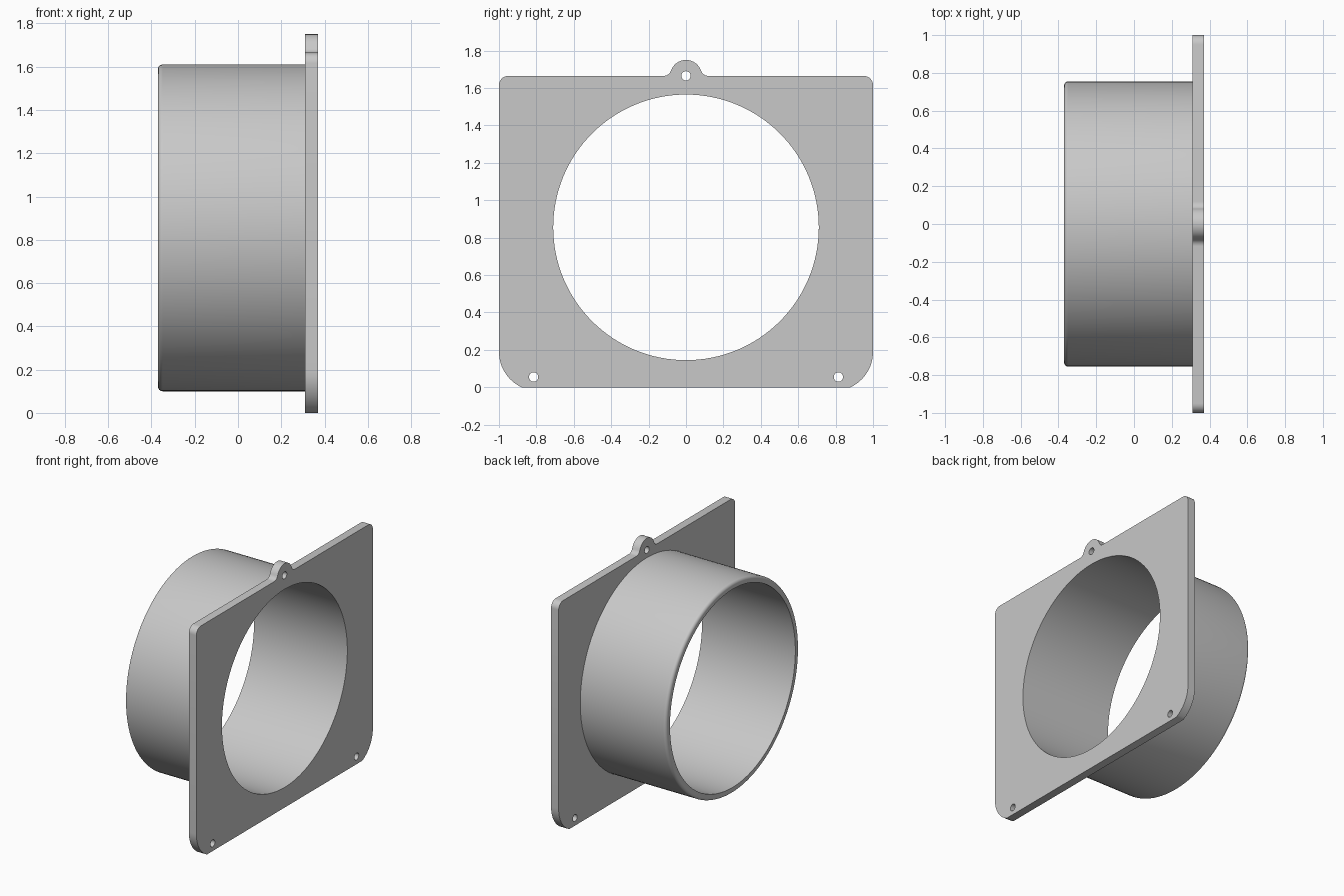
import bpy, bmesh
from math import sin, cos, radians, sqrt, atan2, degrees, asin, tau
from mathutils import Matrix

cube = bpy.data.objects.get("Cube")
if cube:
    bpy.data.objects.remove(cube, do_unlink=True)

# Main dimensions
BACK, FACE, END = 0.31, 0.37, -0.37
BORE, OUTER, AXIS_Z = 0.71, 0.755, 0.855
TOP, TAB_R, FILLET = 1.665, 0.085, 0.04
RIM = 0.022

grey = bpy.data.materials.new("light grey")
grey.use_nodes = True
colour = (0.58, 0.58, 0.58, 1)
grey.diffuse_color = colour
grey.node_tree.nodes["Principled BSDF"].inputs["Base Color"].default_value = colour


def arc(cx, cy, r, start, end, steps=12):
    angles = [radians(start + (end - start) * i / steps) for i in range(steps + 1)]
    return [(cx + r * cos(a), cy + r * sin(a)) for a in angles]


def circle(cx, cy, r, steps):
    return arc(cx, cy, r, 0, 360, steps)[:-1]


def finish(bm, name):
    bmesh.ops.remove_doubles(bm, verts=bm.verts, dist=0.0002)
    bmesh.ops.recalc_face_normals(bm, faces=bm.faces)
    mesh = bpy.data.meshes.new(name)
    bm.to_mesh(mesh)
    bm.free()
    mesh.materials.clear()
    mesh.materials.append(grey)
    obj = bpy.data.objects.new(name, mesh)
    bpy.context.collection.objects.link(obj)
    bpy.ops.object.select_all(action='DESELECT')
    obj.select_set(True)
    bpy.context.view_layer.objects.active = obj
    bpy.ops.object.shade_smooth_by_angle(angle=radians(30))
    return obj


# Half outline of the plate: cut-off lower corner, small upper corner, hanging tab
low_r, low_z = 0.21, 0.19
reach = sqrt((TAB_R + FILLET) ** 2 - FILLET ** 2)
meet = degrees(atan2(FILLET, reach))
half = arc(1 - low_r, low_z, low_r, -degrees(asin(low_z / low_r)), 0)
half += arc(0.95, TOP - 0.05, 0.05, 0, 90, 8)
half += arc(reach, TOP + FILLET, FILLET, 270, 180 + meet, 8)
half += arc(0, TOP, TAB_R, meet, 90)[1:]
outline = half + [(-y, z) for y, z in reversed(half[:-1])]

# Flange plate: outline with the bore and three screw holes, extruded
loops = [outline, circle(0, AXIS_Z, BORE, 128), circle(0, TOP, 0.025, 24)]
loops += [circle(side * 0.815, 0.055, 0.025, 24) for side in (-1, 1)]
curve = bpy.data.curves.new("plate_outline", 'CURVE')
curve.dimensions = '2D'
curve.fill_mode = 'BOTH'
curve.extrude = (FACE - BACK) / 2
for loop in loops:
    spline = curve.splines.new('POLY')
    spline.points.add(len(loop) - 1)
    for point, (y, z) in zip(spline.points, loop):
        point.co = (y, z, 0, 1)
    spline.use_cyclic_u = True
helper = bpy.data.objects.new("plate_outline", curve)
bpy.context.collection.objects.link(helper)
bpy.context.view_layer.update()
filled = bpy.data.meshes.new_from_object(
    helper.evaluated_get(bpy.context.evaluated_depsgraph_get()))
bpy.data.objects.remove(helper, do_unlink=True)
bm = bmesh.new()
bm.from_mesh(filled)
bpy.data.meshes.remove(filled)
# Stand the flat outline up: its x, y, z become y, z, x
stand = Matrix(((0, 0, 1), (1, 0, 0), (0, 1, 0))).to_4x4()
bm.transform(Matrix.Translation(((BACK + FACE) / 2, 0, 0)) @ stand)
finish(bm, "flange_plate")

# Duct collar: a wall profile with a rounded outer rim, spun about the x axis
profile = [(BACK, BORE), (BACK, OUTER)]
profile += arc(END + RIM, OUTER - RIM, RIM, 90, 180, 8)
profile += [(END, BORE)]
bm = bmesh.new()
verts = [bm.verts.new((x, 0, r)) for x, r in profile]
edges = [bm.edges.new((verts[i - 1], verts[i])) for i in range(len(verts))]
bmesh.ops.spin(bm, geom=verts + edges, cent=(0, 0, 0), axis=(1, 0, 0),
               angle=tau, steps=128, use_merge=True)
bm.transform(Matrix.Translation((0, 0, AXIS_Z)))
finish(bm, "duct_collar")
